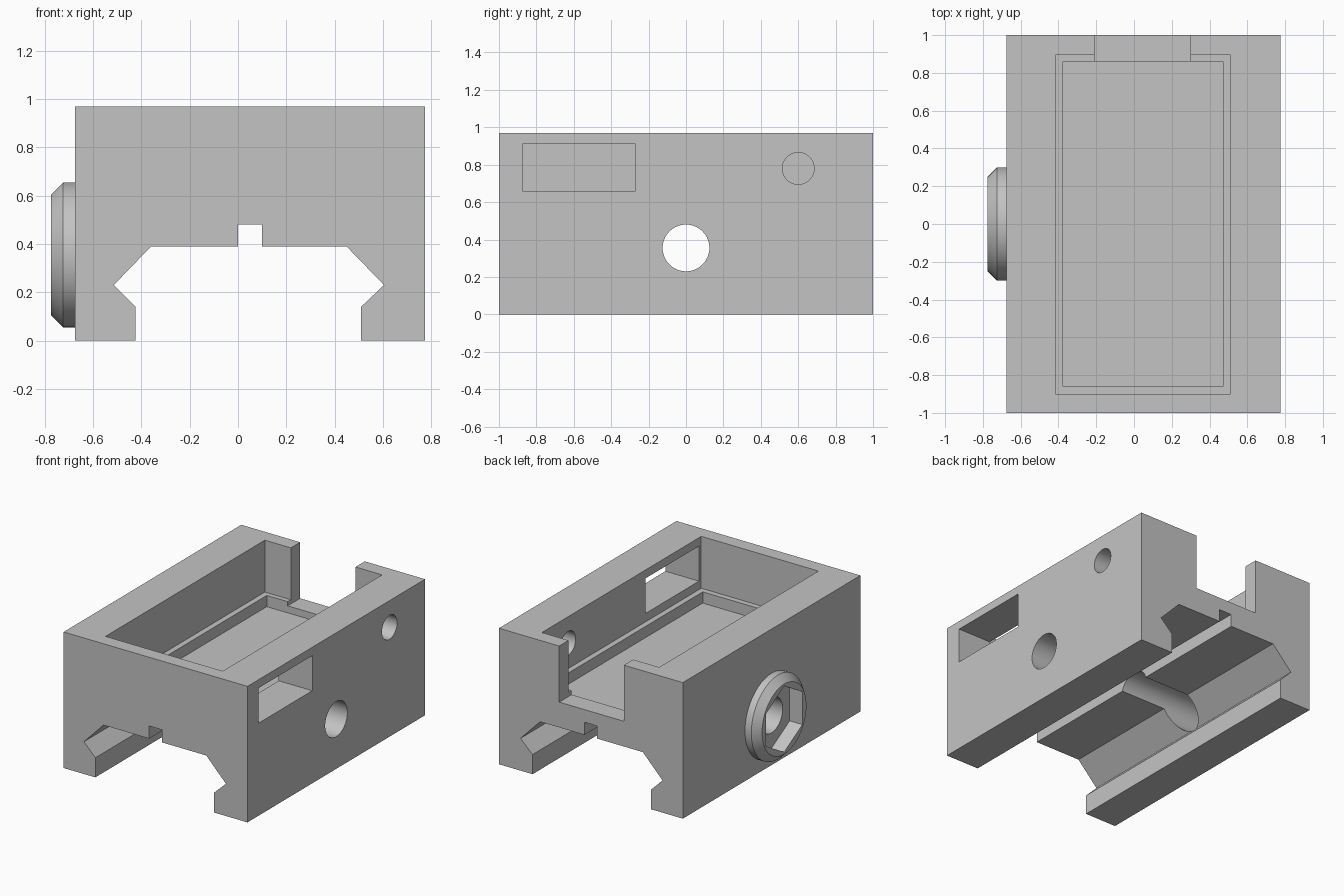
import bpy
import bmesh
import math
from mathutils import Matrix

cube = bpy.data.objects.get("Cube")
if cube:
    bpy.data.objects.remove(cube, do_unlink=True)

grey = bpy.data.materials.new("plain grey")
grey.use_nodes = True
colour = (0.55, 0.55, 0.55, 1)
grey.diffuse_color = colour
grey.node_tree.nodes["Principled BSDF"].inputs["Base Color"].default_value = colour


def finish(name, bm):
    bmesh.ops.recalc_face_normals(bm, faces=bm.faces)
    mesh = bpy.data.meshes.new(name)
    bm.to_mesh(mesh)
    bm.free()
    mesh.materials.append(grey)
    ob = bpy.data.objects.new(name, mesh)
    bpy.context.collection.objects.link(ob)
    return ob


def extrude(name, points, shift):
    """Close the outline and sweep it along shift."""
    bm = bmesh.new()
    face = bm.faces.new([bm.verts.new(p) for p in points])
    swept = bmesh.ops.extrude_face_region(bm, geom=[face])["geom"]
    bmesh.ops.translate(bm, vec=shift, verts=[v for v in swept if isinstance(v, bmesh.types.BMVert)])
    return finish(name, bm)


def box(name, x, y, z):
    outline = [(x[0], y[0], z[0]), (x[1], y[0], z[0]), (x[1], y[1], z[0]), (x[0], y[1], z[0])]
    return extrude(name, outline, (0, 0, z[1] - z[0]))


def rod(name, x, y, z, r, sides=64):
    """Prism along x; a vertex points straight up."""
    ring = [math.tau * i / sides for i in range(sides)]
    outline = [(x[0], y + r * math.sin(a), z + r * math.cos(a)) for a in ring]
    return extrude(name, outline, (x[1] - x[0], 0, 0))


def cut(target, cutter):
    cutter.hide_render = True
    mod = target.modifiers.new("cut", "BOOLEAN")
    mod.operation = "DIFFERENCE"
    mod.solver = "EXACT"
    mod.object = cutter
    bpy.context.view_layer.objects.active = target
    bpy.ops.object.modifier_apply(modifier=mod.name)
    bpy.data.objects.remove(cutter, do_unlink=True)


# Body with dovetail rail channel underneath
LEFT, RIGHT, TOP = -0.675, 0.775, 0.97
HOLE_Z = 0.355
section = [
    (LEFT, 0), (-0.425, 0), (-0.425, 0.14), (-0.515, 0.23), (-0.36, 0.39),
    (0, 0.39), (0, 0.48), (0.1, 0.48), (0.1, 0.39),
    (0.45, 0.39), (0.605, 0.23), (0.51, 0.14), (0.51, 0), (RIGHT, 0),
    (RIGHT, TOP), (LEFT, TOP),
]
body = extrude("body", [(x, -1, z) for x, z in section], (0, 2, 0))

# Stepped pocket, open back notch, side window and holes
cut(body, box("pocket", (-0.415, 0.51), (-0.9, 0.895), (0.6, 1.1)))
cut(body, box("pocket_floor", (-0.375, 0.47), (-0.86, 0.86), (0.52, 1.1)))
cut(body, box("back_notch", (-0.21, 0.3), (0.86, 1.1), (0.57, 1.1)))
cut(body, box("side_window", (0.4, 0.9), (-0.875, -0.27), (0.66, 0.91)))
cut(body, rod("cable_hole", (0.4, 0.9), 0.6, 0.78, 0.085))
cut(body, rod("cross_hole", (-0.9, 0.9), 0, HOLE_Z, 0.125))

# Chamfered round boss with hexagonal nut recess
bm = bmesh.new()
bmesh.ops.create_cone(bm, cap_ends=True, segments=64, radius1=0.3, radius2=0.3, depth=0.1,
                      matrix=Matrix.Translation((-0.725, 0, HOLE_Z)) @ Matrix.Rotation(math.pi / 2, 4, "Y"))
rim = [e for e in bm.edges if all(v.co.x < -0.77 for v in e.verts)]
bmesh.ops.bevel(bm, geom=rim, offset=0.05, segments=1, affect="EDGES")
boss = finish("nut_boss", bm)
cut(boss, rod("nut_recess", (-0.9, -0.6), 0, HOLE_Z, 0.235, 6))

for ob in (body, boss):
    bpy.ops.object.select_all(action="DESELECT")
    ob.select_set(True)
    bpy.context.view_layer.objects.active = ob
    bpy.ops.object.shade_smooth_by_angle(angle=math.radians(30))
